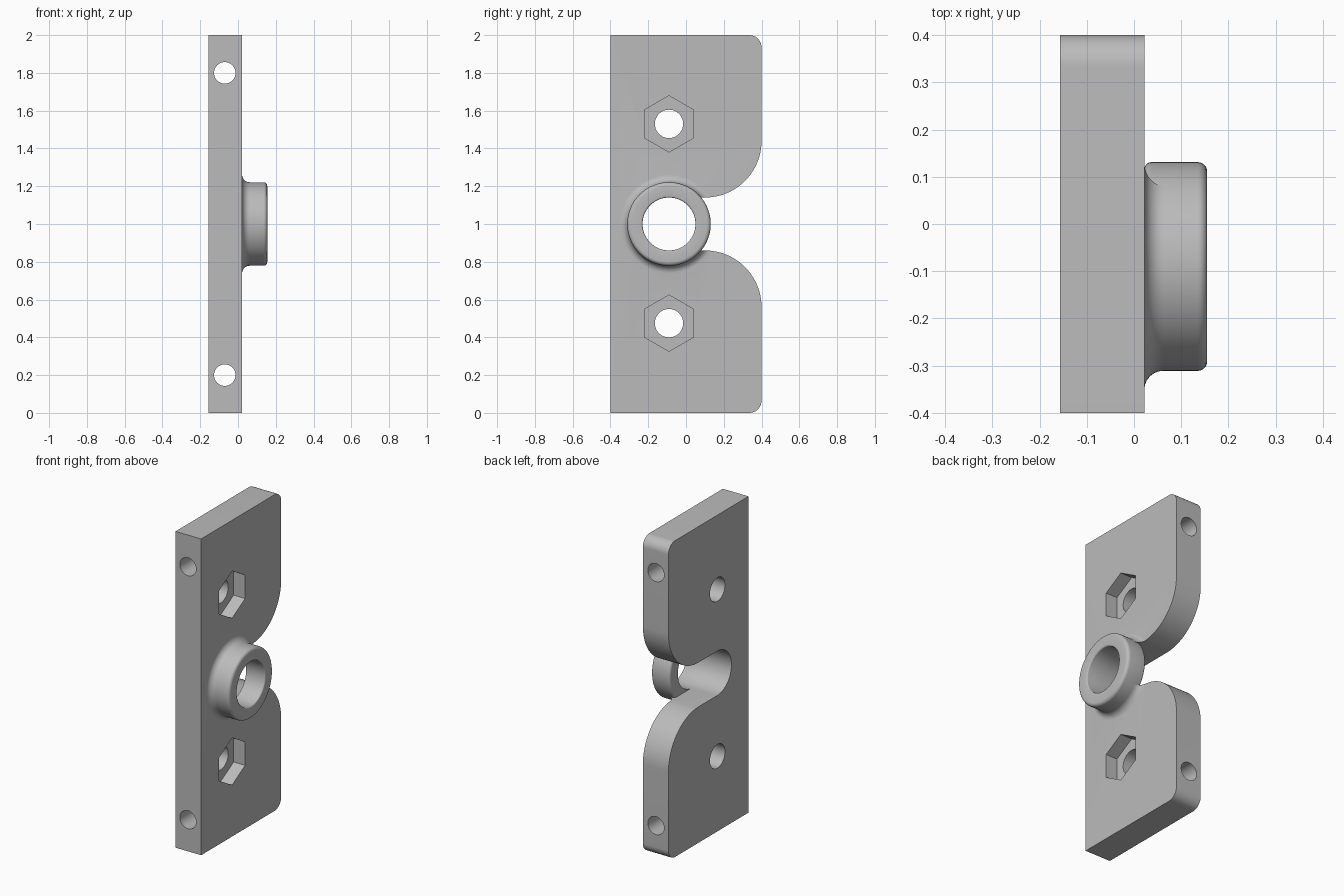
import bpy
import bmesh
from math import cos, sin, radians, pi
from mathutils import Matrix, Vector

if "Cube" in bpy.data.objects:
    bpy.data.objects.remove(bpy.data.objects["Cube"], do_unlink=True)

BACK, FACE, RIM = -0.157, 0.022, 0.155   # x of plate back, plate face, collar rim
HUB_Y, HUB_Z = -0.09, 1.0                # axis shared by slot and collar
BORE, OUTER = 0.14, 0.221

grey = bpy.data.materials.new("plain grey")
grey.use_nodes = True
grey.diffuse_color = (0.5, 0.5, 0.5, 1)
grey.node_tree.nodes["Principled BSDF"].inputs["Base Color"].default_value = (0.5, 0.5, 0.5, 1)


def arc(u, v, r, start, end, steps=16):
    angles = [radians(start + (end - start) * i / steps) for i in range(steps + 1)]
    return [(u + r * cos(a), v + r * sin(a)) for a in angles]


def finish(name, bm):
    bmesh.ops.recalc_face_normals(bm, faces=bm.faces)
    mesh = bpy.data.meshes.new(name)
    bm.to_mesh(mesh)
    bm.free()
    mesh.materials.append(grey)
    obj = bpy.data.objects.new(name, mesh)
    bpy.context.collection.objects.link(obj)
    return obj


def prism(name, outline, x0, x1):
    """Extrude a (y, z) outline along x."""
    bm = bmesh.new()
    face = bm.faces.new([bm.verts.new((x0, y, z)) for y, z in outline])
    grown = bmesh.ops.extrude_face_region(bm, geom=[face])["geom"]
    verts = [g for g in grown if isinstance(g, bmesh.types.BMVert)]
    bmesh.ops.translate(bm, verts=verts, vec=(x1 - x0, 0, 0))
    return finish(name, bm)


def lathe(name, profile, steps=96):
    """Turn a closed (x, radius) profile around the hub axis."""
    bm = bmesh.new()
    rings = []
    for i in range(steps):
        a = 2 * pi * i / steps
        rings.append([bm.verts.new((x, HUB_Y + r * cos(a), HUB_Z + r * sin(a)))
                      for x, r in profile])
    for i in range(steps):
        a, b = rings[i], rings[(i + 1) % steps]
        for j in range(len(profile)):
            k = (j + 1) % len(profile)
            bm.faces.new((a[j], a[k], b[k], b[j]))
    return finish(name, bm)


def combine(target, tool, operation):
    mod = target.modifiers.new(operation.lower(), "BOOLEAN")
    mod.operation, mod.solver, mod.object = operation, "EXACT", tool
    bpy.context.view_layer.objects.active = target
    bpy.ops.object.modifier_apply(modifier=mod.name)
    bpy.data.objects.remove(tool, do_unlink=True)


# Plate outline with rounded corners, flared mouth and round-ended slot
outline = ([(-0.4, 0)]
           + arc(0.335, 0.065, 0.065, -90, 0, 12)
           + arc(0.1, 0.56, 0.3, 0, 90, 24)
           + arc(HUB_Y, HUB_Z, BORE, 270, 90, 48)
           + arc(0.1, 1.44, 0.3, -90, 0, 24)
           + arc(0.335, 1.935, 0.065, 0, 90, 12)
           + [(-0.4, 2)])
plate = prism("mounting_plate", outline, BACK, FACE)

# Nut pockets with bolt holes
for z in (0.475, 1.53):
    combine(plate, prism("nut_cutter", arc(HUB_Y, z, 0.149, 90, 390, 5),
                         FACE - 0.08, FACE + 0.1), "DIFFERENCE")
    combine(plate, prism("bolt_cutter", arc(HUB_Y, z, 0.075, 0, 352.5, 47),
                         BACK - 0.1, FACE + 0.1), "DIFFERENCE")

# Cross holes running front to back near both ends
for z in (0.2, 1.8):
    bm = bmesh.new()
    place = Matrix.Translation(Vector((-0.07, 0, z))) @ Matrix.Rotation(pi / 2, 4, "X")
    bmesh.ops.create_cone(bm, cap_ends=True, segments=40, radius1=0.057,
                          radius2=0.057, depth=1, matrix=place)
    combine(plate, finish("cross_hole_cutter", bm), "DIFFERENCE")

# Concave fillet at the collar foot, trimmed to the plate outline
fillet = lathe("collar_fillet", [(0, 0.19), (0, OUTER + 0.04)]
               + arc(FACE + 0.04, OUTER + 0.04, 0.04, 180, 270, 10)
               + [(FACE + 0.04, 0.19)])
combine(fillet, prism("fillet_trim", outline, BACK, RIM), "INTERSECT")
combine(plate, fillet, "UNION")

# Collar ring with rounded edges
collar = lathe("collar", [(FACE, BORE)]
               + arc(FACE + 0.015, OUTER - 0.015, 0.015, 180, 90, 6)
               + arc(RIM - 0.02, OUTER - 0.02, 0.02, 90, 0, 6)
               + arc(RIM - 0.008, BORE + 0.008, 0.008, 0, -90, 4))
combine(plate, collar, "UNION")

bpy.ops.object.select_all(action="DESELECT")
plate.select_set(True)
bpy.context.view_layer.objects.active = plate
bpy.ops.object.shade_smooth_by_angle(angle=radians(30))
